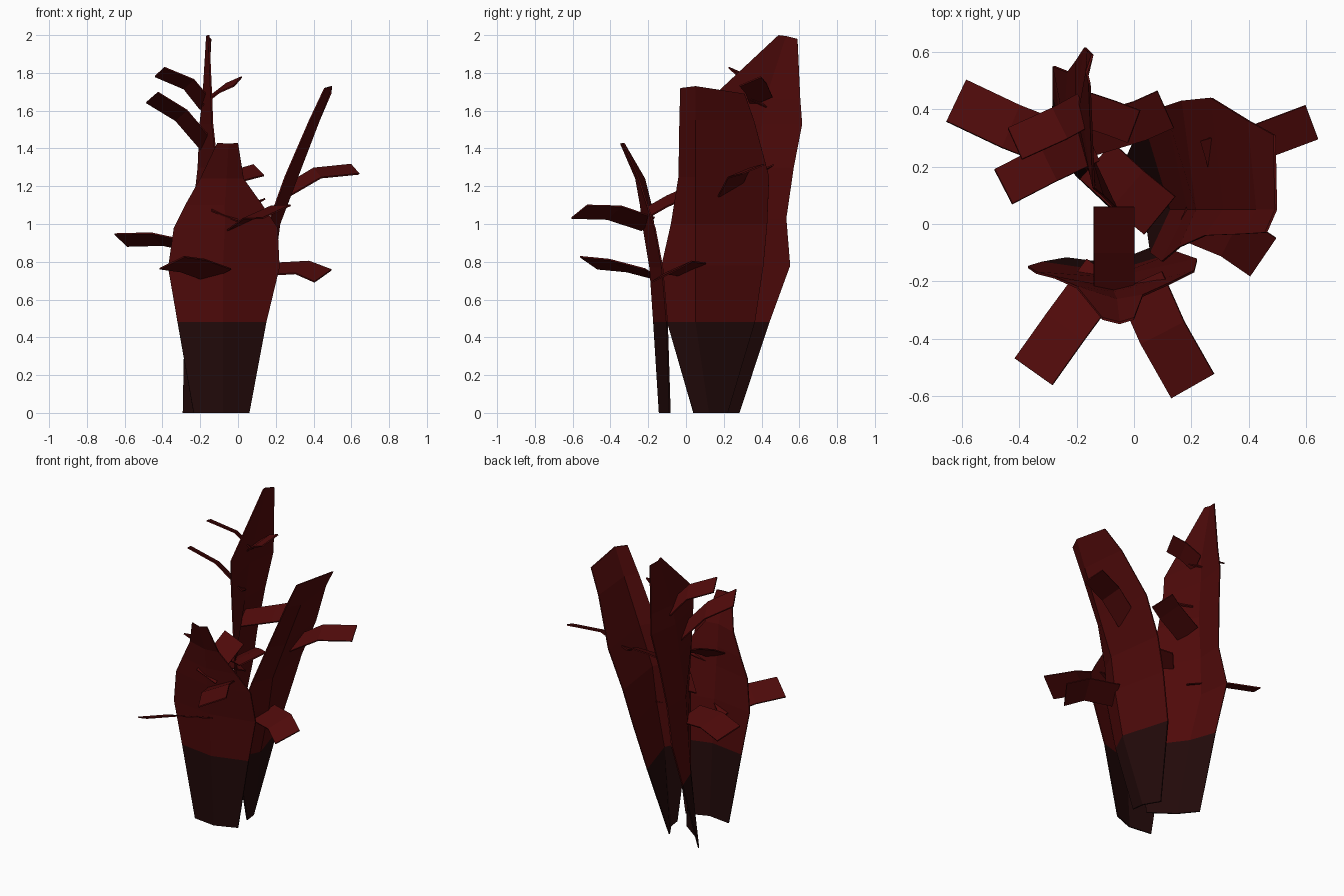
import bpy, bmesh
from mathutils import Vector

if "Cube" in bpy.data.objects:
    bpy.data.objects.remove(bpy.data.objects["Cube"], do_unlink=True)


def make_material(name, color):
    mat = bpy.data.materials.new(name)
    mat.use_nodes = True
    mat.diffuse_color = color
    mat.node_tree.nodes["Principled BSDF"].inputs["Base Color"].default_value = color
    return mat


red = make_material("deep red", (0.078, 0.003, 0.003, 1))
dark = make_material("dark base", (0.016, 0.003, 0.003, 1))
BASE_TOP = 0.48
THICK = 0.008
ROLL = -0.4
UP = Vector((0, 0, 1))


def loft(name, rings):
    """Skin a list of equal rings and colour the foot dark."""
    bm = bmesh.new()
    loops = [[bm.verts.new(p) for p in ring] for ring in rings]
    for low, high in zip(loops, loops[1:]):
        count = len(low)
        for i in range(count):
            j = (i + 1) % count
            bm.faces.new((low[i], low[j], high[j], high[i]))
    bm.faces.new(loops[0])
    bm.faces.new(loops[-1])
    bmesh.ops.recalc_face_normals(bm, faces=bm.faces)
    for face in bm.faces:
        face.material_index = int(face.calc_center_median().z < BASE_TOP)
    mesh = bpy.data.meshes.new(name)
    bm.to_mesh(mesh)
    bm.free()
    mesh.materials.append(red)
    mesh.materials.append(dark)
    obj = bpy.data.objects.new(name, mesh)
    bpy.context.collection.objects.link(obj)


def sheet_ring(points, normal):
    """Closed ring around a thin row of points."""
    half = normal.normalized() * THICK / 2
    return [p + half for p in points] + [p - half for p in reversed(points)]


def fan(name, rows):
    """Thin folded sheet: a height, then x, y and optional drop of edge, fold, edge."""
    rings = []
    for z, *flat in rows:
        points = [Vector((x, y, z - sum(drop))) for x, y, *drop in flat]
        rings.append(sheet_ring(points, (points[-1] - points[0]).cross(UP)))
    loft(name, rings)


def branch(name, path, width):
    """Flat bent ribbon, rolled a little about its length."""
    pts = [Vector(p) for p in path]
    rings = []
    for i, p in enumerate(pts):
        run = pts[min(i + 1, len(pts) - 1)] - pts[max(i - 1, 0)]
        side = (run.cross(UP).normalized() + UP * ROLL) * width / 2
        rings.append(sheet_ring([p + side, p - side], side.cross(run)))
    loft(name, rings)


# Three upright folded fans
fan("front_fan", [
    (0, (-.235, -.12), (-.08, -.14), (.06, -.085)),
    (BASE_TOP, (-.32, -.135), (-.08, -.17), (.15, -.1)),
    (.77, (-.37, -.15), (-.08, -.19), (.22, -.125)),
    (.98, (-.34, -.17), (-.07, -.225), (.21, -.165)),
    (1.1, (-.28, -.185), (-.07, -.24), (.13, -.205)),
    (1.24, (-.2, -.22), (-.06, -.265), (.03, -.25)),
    (1.43, (-.11, -.33), (-.05, -.345, .005), (0, -.33))])
fan("left_fan", [
    (0, (.04, .04), (.03, .12), (-.03, .22)),
    (BASE_TOP, (.06, -.1), (.13, .05), (.035, .365)),
    (.78, (.1, -.13), (.19, .05), (.11, .41)),
    (1, (.16, -.08), (.22, .05), (.17, .43)),
    (1.25, (.25, -.04), (.315, .05), (.27, .44)),
    (1.55, (.38, -.035), (.43, .05), (.4, .36)),
    (1.73, (.46, -.03, .01), (.495, .05), (.49, .31, .04))])
fan("rear_fan", [
    (0, (-.05, .06), (-.2, .17), (-.29, .28)),
    (BASE_TOP, (-.02, 0), (-.22, .27), (-.28, .44)),
    (.78, (-.02, -.02), (-.25, .34), (-.28, .55)),
    (1.03, (-.06, .05), (-.24, .35), (-.23, .53)),
    (1.3, (-.11, .1), (-.21, .37), (-.2, .57)),
    (1.53, (-.135, .12), (-.2, .4), (-.17, .615)),
    (1.66, (-.14, .125), (-.185, .42), (-.16, .605)),
    (2, (-.155, .49), (-.165, .53, .005), (-.145, .59, .02))])

# Ribbon branches of the front fan
branch("front_right_branch", [(-.1, -.17, .73), (-.24, -.36, .78), (-.35, -.515, .795)], .16)
branch("front_left_branch", [(.02, -.2, 1), (.1, -.38, 1.06), (.205, -.565, 1.065)], .17)
branch("front_inner_branch", [(-.07, -.24, 1.04), (-.07, -.1, 1.12), (-.07, .06, 1.19)], .14)

# Ribbon branches of the left fan
branch("left_low_branch", [(.17, .03, .76), (.34, -.04, .77), (.45, -.115, .725)], .16)
branch("left_high_branch", [(.25, .23, 1.17), (.42, .28, 1.27), (.62, .355, 1.29)], .125)

# Ribbon branches of the rear fan
branch("rear_low_branch", [(-.2, .25, .87), (-.43, .34, .92), (-.62, .43, .915)], .16)
branch("rear_mid_branch", [(-.15, .28, 1.4), (-.3, .21, 1.575), (-.455, .13, 1.67)], .135)
branch("rear_high_branch", [(-.17, .4, 1.63), (-.26, .35, 1.74), (-.415, .28, 1.805)], .12)
branch("rear_top_branch", [(-.17, .4, 1.65), (-.08, .37, 1.72), (0, .34, 1.755)], .12)
branch("rear_short_branch", [(-.18, .3, 1.2), (.02, .36, 1.26), (.11, .4, 1.285)], .14)
branch("rear_inner_branch", [(-.13, .22, 1), (-.02, .12, 1.06), (.09, .03, 1.1)], .17)
